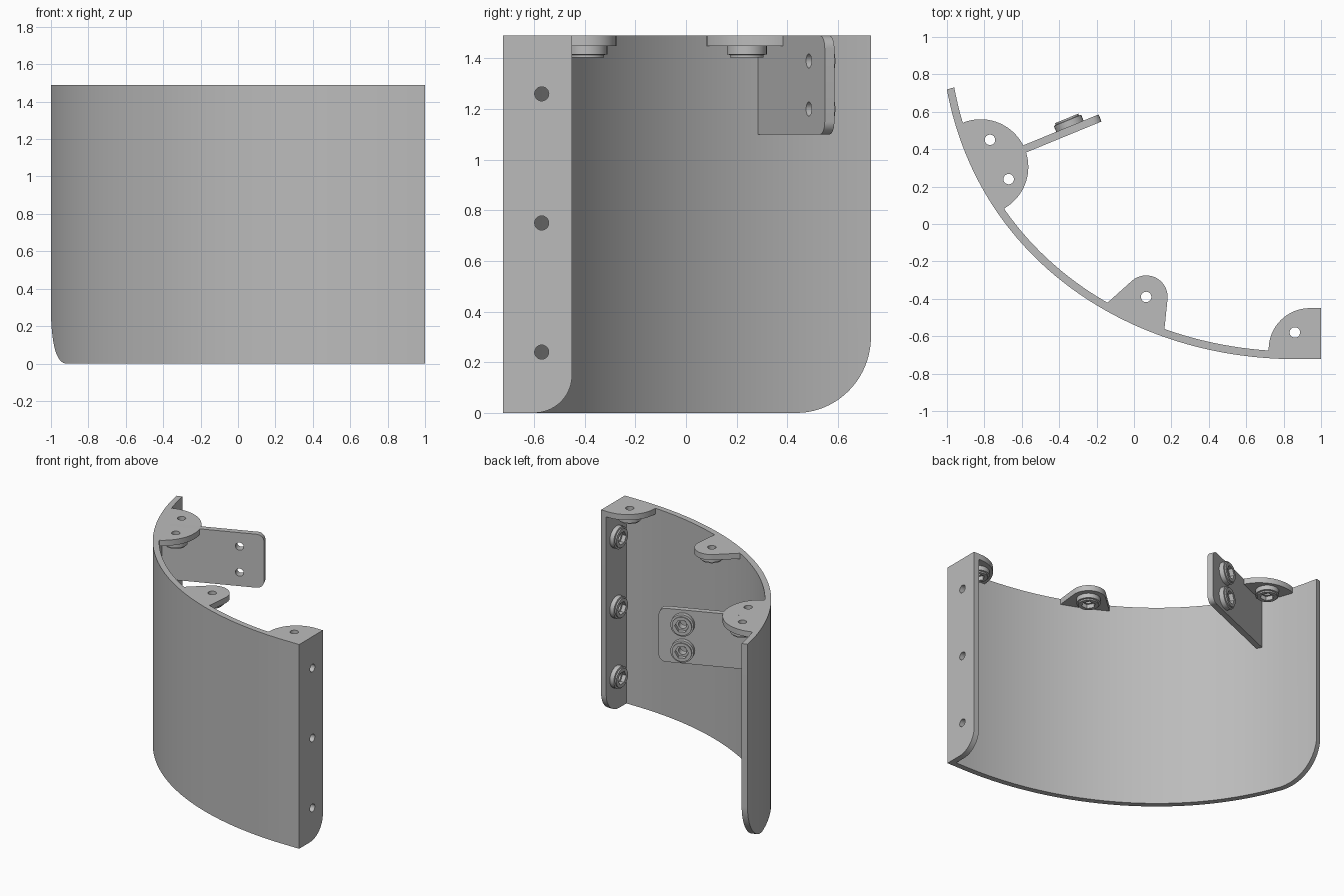
import bpy, bmesh
from math import sin, cos, pi, radians
from mathutils import Vector, Matrix

if "Cube" in bpy.data.objects:
    bpy.data.objects.remove(bpy.data.objects["Cube"])

TOP = 1.49      # overall height
T = 0.041       # sheet thickness
HOLE = 0.028    # bolt hole radius

grey = bpy.data.materials.new("light_grey")
grey.use_nodes = True
grey.diffuse_color = (0.5, 0.5, 0.5, 1)
grey.node_tree.nodes["Principled BSDF"].inputs["Base Color"].default_value = (0.5, 0.5, 0.5, 1)
parts = []


def add_mesh(name, mesh, matrix=Matrix()):
    mesh.materials.clear()
    mesh.materials.append(grey)
    obj = bpy.data.objects.new(name, mesh)
    obj.matrix_world = matrix
    bpy.context.collection.objects.link(obj)
    parts.append(obj)


def from_bmesh(name, bm, matrix=Matrix()):
    bmesh.ops.recalc_face_normals(bm, faces=bm.faces)
    mesh = bpy.data.meshes.new(name)
    bm.to_mesh(mesh)
    bm.free()
    add_mesh(name, mesh, matrix)


def arc(cx, cy, r, a0, a1, n=24):
    angles = [radians(a0 + (a1 - a0) * i / n) for i in range(n + 1)]
    return [(cx + r * cos(a), cy + r * sin(a)) for a in angles]


def frame(u, v, origin):
    """Matrix whose local x, y axes are u, v."""
    u, v = Vector(u).normalized(), Vector(v).normalized()
    m = Matrix((u, v, u.cross(v))).transposed().to_4x4()
    m.translation = origin
    return m


def plate(name, outline, holes, matrix):
    """Flat sheet with round holes, centred on its local plane."""
    curve = bpy.data.curves.new(name, "CURVE")
    curve.dimensions = "2D"
    curve.fill_mode = "BOTH"
    curve.extrude = T / 2
    loops = [outline] + [arc(x, y, HOLE, 0, 360)[:-1] for x, y in holes]
    for loop in loops:
        spline = curve.splines.new("POLY")
        spline.points.add(len(loop) - 1)
        for point, (x, y) in zip(spline.points, loop):
            point.co = (x, y, 0, 1)
        spline.use_cyclic_u = True
    temp = bpy.data.objects.new(name + "_outline", curve)
    bpy.context.collection.objects.link(temp)
    bpy.context.view_layer.update()
    mesh = bpy.data.meshes.new_from_object(
        temp.evaluated_get(bpy.context.evaluated_depsgraph_get()))
    bpy.data.objects.remove(temp)
    bm = bmesh.new()
    bm.from_mesh(mesh)
    bmesh.ops.remove_doubles(bm, verts=bm.verts, dist=0.0001)
    from_bmesh(name, bm, matrix)


def nut(name, origin, axis):
    """Stepped round insert with a hexagonal socket and a through hole."""
    profile = [(HOLE, 0), (0.079, 0), (0.079, 0.033), (0.067, 0.035),
               (0.067, 0.045), (0.047, 0.045), (0.047, 0.015), (HOLE, 0.015)]
    n = 36
    bm = bmesh.new()
    rings = []
    for i in range(n):
        a = 2 * pi * i / n
        hexagon = cos(pi / 6) / cos(a % (pi / 3) - pi / 6)
        ring = []
        for k, (r, h) in enumerate(profile):
            r *= hexagon if k in (5, 6) else 1
            ring.append(bm.verts.new((r * cos(a), r * sin(a), h)))
        rings.append(ring)
    m = len(profile)
    for i in range(n):
        a, b = rings[i], rings[(i + 1) % n]
        for k in range(m):
            j = (k + 1) % m
            bm.faces.new((a[k], b[k], b[j], a[j]))
    matrix = Vector(axis).to_track_quat("Z", "Y").to_matrix().to_4x4()
    matrix.translation = origin
    from_bmesh(name, bm, matrix)


def shell_point(t, depth):
    """Point on the curved wall, t = 0 at the flange and 1 at the free end."""
    a = radians(74.4) * t
    r = 1.973 - depth + 0.048 * sin(pi * t ** 1.5)
    return (0.9 - r * sin(a), 1.25 - r * cos(a))


def shell_run(t0, t1, n=12):
    return [shell_point(t0 + (t1 - t0) * i / n, 0.035) for i in range(n + 1)]


# Curved wall, with a rounded lower corner at its free end
columns = [((1, -0.723), (1, -0.723 + T), 0)]
stations = [(0.88 * i / 48, 0) for i in range(48)]
for i in range(21):
    p = pi / 2 * i / 20
    stations.append((0.88 + 0.12 * sin(p), 0.3 * (1 - cos(p))))
columns += [(shell_point(t, 0), shell_point(t, T), z) for t, z in stations]
bm = bmesh.new()
rings = [[bm.verts.new(co) for co in ((*o, z), (*o, TOP), (*i, TOP), (*i, z))]
         for o, i, z in columns]
for a, b in zip(rings, rings[1:]):
    for k in range(4):
        j = (k + 1) % 4
        bm.faces.new((a[k], b[k], b[j], a[j]))
bm.faces.new(rings[0])
bm.faces.new(rings[-1])
from_bmesh("curved_wall", bm)

# Side flange with three bolt holes
heights = (0.24, 0.75, 1.26)
flange = [(-0.72, 0)] + arc(-0.6, 0.15, 0.15, -90, 0) + [(-0.45, TOP), (-0.72, TOP)]
plate("side_flange", flange, [(-0.57, z) for z in heights],
      frame((0, 1, 0), (0, 0, 1), (1 - T / 2, 0, 0)))
for i, z in enumerate(heights):
    nut(f"flange_nut_{i + 1}", (1 - T, -0.57, z), (-1, 0, 0))

# Top tabs with nuts underneath
tabs = {
    "double_tab": (arc(-0.82, 0.305, 0.255, 111, -60, 40) + shell_run(0.72, 0.92),
                   [(-0.77, 0.45), (-0.67, 0.24)]),
    "middle_tab": (arc(0.065, -0.39, 0.115, 130, -8) + shell_run(0.297, 0.43),
                   [(0.065, -0.39)]),
    "corner_tab": (arc(0.94, -0.67, 0.22, 180, 90) + [(1, -0.45), (1, -0.7), (0.72, -0.69)],
                   [(0.86, -0.58)]),
}
for name, (outline, holes) in tabs.items():
    plate(name, outline, holes, Matrix.Translation((0, 0, TOP - T / 2)))
    for i, (x, y) in enumerate(holes):
        nut(f"{name}_nut_{i + 1}", (x, y, TOP - T), (0, 0, -1))

# Angled bracket with two nuts on its rear face
u = Vector((0.925, 0.38, 0)).normalized()
n = Vector((-u.y, u.x, 0))
base = Vector((-0.59, 0.377, 0))
holes = [(0.284, 1.2), (0.284, 1.39)]
outline = ([(-0.255, 1.1)] + arc(0.4, 1.15, 0.05, -90, 0, 10)
           + arc(0.4, TOP - 0.05, 0.05, 0, 90, 10) + [(-0.255, TOP)])
plate("angled_bracket", outline, holes, frame(u, (0, 0, 1), base + n * T / 2))
for i, (s, z) in enumerate(holes):
    nut(f"bracket_nut_{i + 1}", base + u * s + n * T + Vector((0, 0, z)), n)

# Smooth curved surfaces, keep edges sharp
bpy.ops.object.select_all(action="DESELECT")
for obj in parts:
    obj.select_set(True)
bpy.context.view_layer.objects.active = parts[0]
bpy.ops.object.shade_smooth_by_angle()
